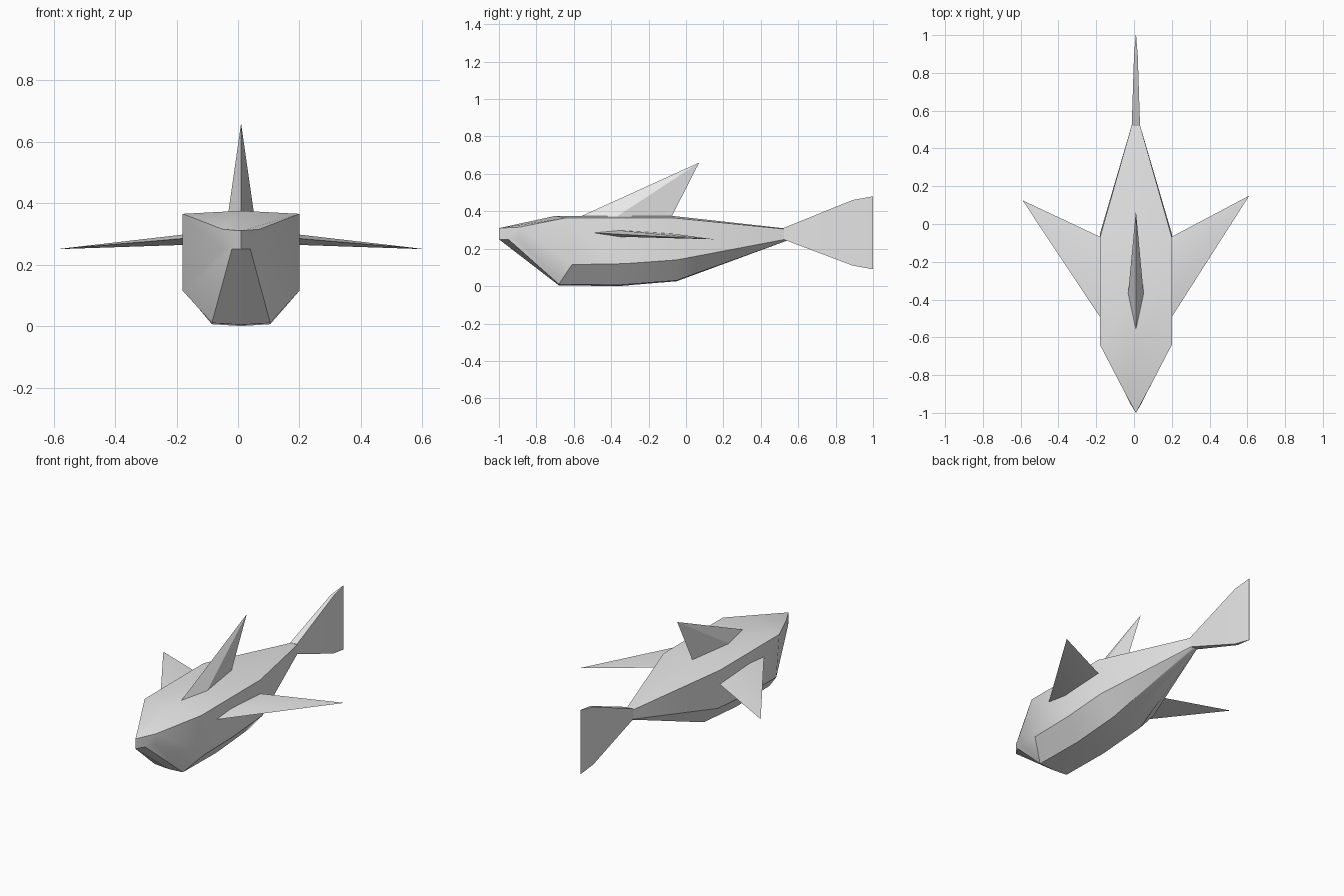
import bpy, bmesh, math
from mathutils import Vector

cube = bpy.data.objects.get("Cube")
if cube:
    bpy.data.objects.remove(cube, do_unlink=True)

grey = bpy.data.materials.new("plain grey")
grey.use_nodes = True
colour = (0.8, 0.8, 0.8, 1)
grey.diffuse_color = colour
grey.node_tree.nodes["Principled BSDF"].inputs["Base Color"].default_value = colour

CENTRE = 0.01  # the whole fish sits slightly to its left


def loft(name, rings):
    """Skin a list of closed rings; a one-point ring makes a tip."""
    bm = bmesh.new()
    loops = [[bm.verts.new((p[0] + CENTRE, p[1], p[2])) for p in r] for r in rings]
    for a, b in zip(loops, loops[1:]):
        n = len(a)
        for i in range(n):
            j = (i + 1) % n
            if len(b) == 1:
                bm.faces.new((a[i], a[j], b[0]))
            else:
                bm.faces.new((a[i], a[j], b[j], b[i]))
    for end in (loops[0], loops[-1]):
        if len(end) > 2:
            bm.faces.new(end)
    bmesh.ops.remove_doubles(bm, verts=bm.verts, dist=0.0005)
    bmesh.ops.triangulate(bm, faces=[f for f in bm.faces if len(f.verts) > 4])
    bmesh.ops.recalc_face_normals(bm, faces=bm.faces)
    mesh = bpy.data.meshes.new(name)
    bm.to_mesh(mesh)
    bm.free()
    mesh.materials.append(grey)
    obj = bpy.data.objects.new(name, mesh)
    bpy.context.collection.objects.link(obj)
    bpy.ops.object.select_all(action="DESELECT")
    obj.select_set(True)
    bpy.context.view_layer.objects.active = obj
    bpy.ops.object.shade_smooth_by_angle(angle=math.radians(30))
    return obj


def mirrored(half):
    """Close a half ring that runs from top centre to bottom centre."""
    return half + [(-x, y, z) for x, y, z in half[-2:0:-1]]


# Body: top centre, top side, lower side, keel side, keel centre
body = [
    [(0, -1, .31), (.06, -.89, .315), (.06, -.89, .25), (.03, -.95, .25), (0, -1, .25)],
    [(0, -.7, .375), (.19, -.64, .365), (.19, -.61, .115), (.095, -.68, .01), (0, -.68, .004)],
    [(0, -.36, .375), (.19, -.36, .365), (.19, -.33, .12), (.095, -.36, .006), (0, -.36, 0)],
    [(0, -.07, .375), (.19, -.07, .365), (.19, -.05, .14), (.095, -.05, .03), (0, -.05, .026)],
    [(0, .56, .305), (.02, .53, .305), (.02, .53, .25), (.012, .53, .245), (0, .54, .243)],
]
loft("body", [mirrored(r) for r in body])

# Tail fin: thin blade that flares upward and downward
tail = [(.52, .022, .25, .31), (.89, .01, .11, .46), (1.0, .001, .09, .48)]
loft("tail_fin", [[(-w, y, lo), (w, y, lo), (w, y, hi), (-w, y, hi)]
                  for y, w, lo, hi in tail])

# Dorsal fin: swept spike with a diamond base
loft("dorsal_fin", [[(0, -.58, .365), (.042, -.38, .365), (0, -.08, .365), (-.042, -.38, .365)],
                    [(0, .07, .66)]])

# Side fins: swept back spikes with thin diamond bases
for name, s, tip in (("left_fin", 1, .15), ("right_fin", -1, .125)):
    root = .185 * s
    loft(name, [[(root, -.5, .285), (root, -.36, .298), (root, -.07, .28), (root, -.36, .264)],
                [(.6 * s, tip, .25)]])
